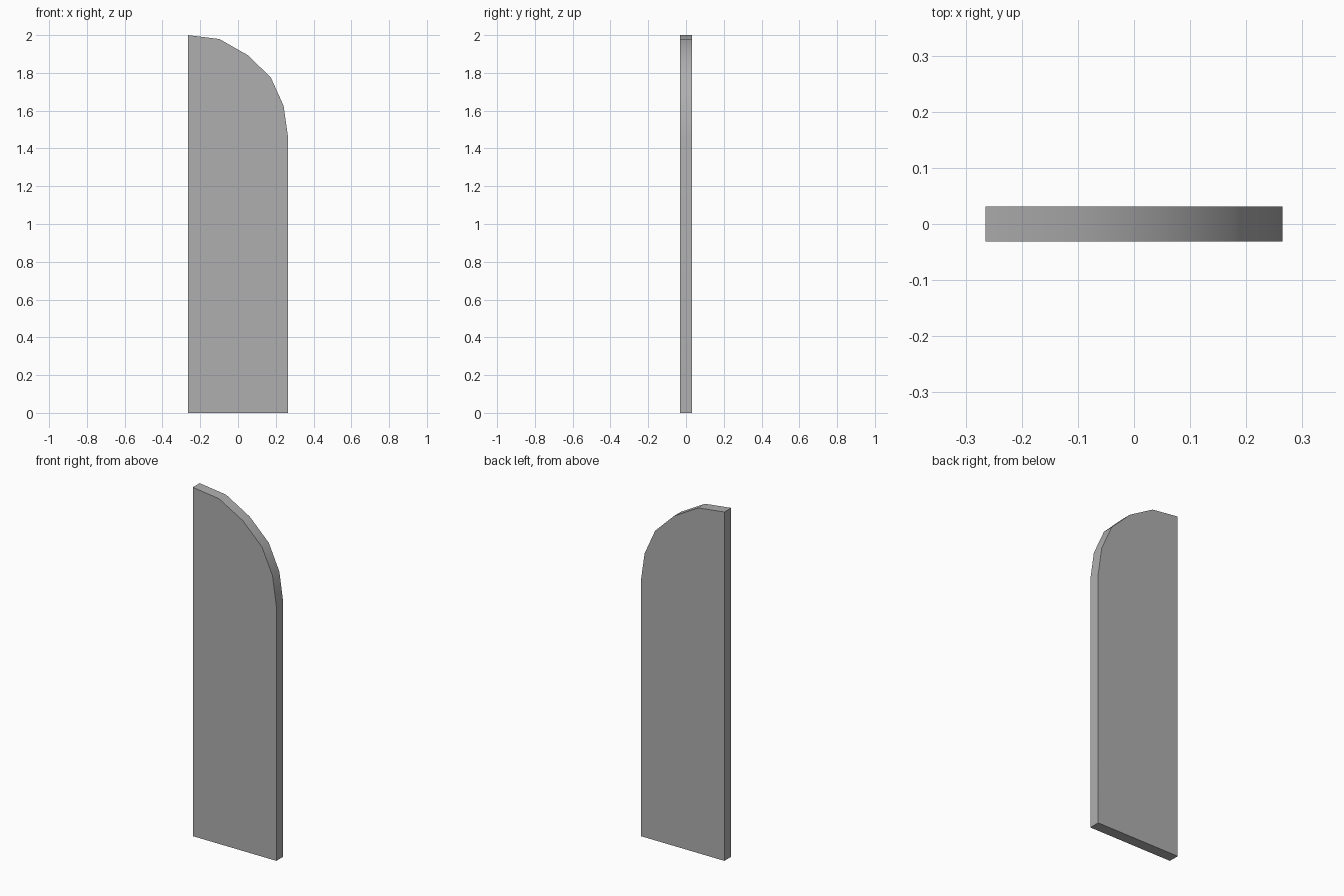
import bpy, bmesh

if "Cube" in bpy.data.objects:
    bpy.data.objects.remove(bpy.data.objects["Cube"])

# Panel outline in x, z: square on the left, rounded top right corner
HALF_DEPTH = 0.031
outline = [(-0.265, 0), (0.265, 0), (0.265, 1.46), (0.241, 1.627), (0.174, 1.775),
           (0.053, 1.893), (-0.098, 1.979), (-0.265, 2.0)]

# Front face extruded back to give the panel its thickness
bm = bmesh.new()
front = bm.faces.new([bm.verts.new((x, -HALF_DEPTH, z)) for x, z in outline])
back = bmesh.ops.extrude_face_region(bm, geom=[front], use_keep_orig=True)
bmesh.ops.translate(bm, vec=(0, 2 * HALF_DEPTH, 0),
                    verts=[g for g in back["geom"] if isinstance(g, bmesh.types.BMVert)])
bmesh.ops.recalc_face_normals(bm, faces=bm.faces)

mesh = bpy.data.meshes.new("rounded_panel")
bm.to_mesh(mesh)
bm.free()
panel = bpy.data.objects.new("rounded_panel", mesh)
bpy.context.collection.objects.link(panel)

# Dark grey finish
grey = bpy.data.materials.new("dark_grey")
grey.diffuse_color = (0.43, 0.43, 0.43, 1)
grey.use_nodes = True
grey.node_tree.nodes["Principled BSDF"].inputs["Base Color"].default_value = grey.diffuse_color
mesh.materials.append(grey)

# Smooth curved rim, sharp front and back edges
bpy.context.view_layer.objects.active = panel
panel.select_set(True)
bpy.ops.object.shade_smooth_by_angle(angle=0.52)
